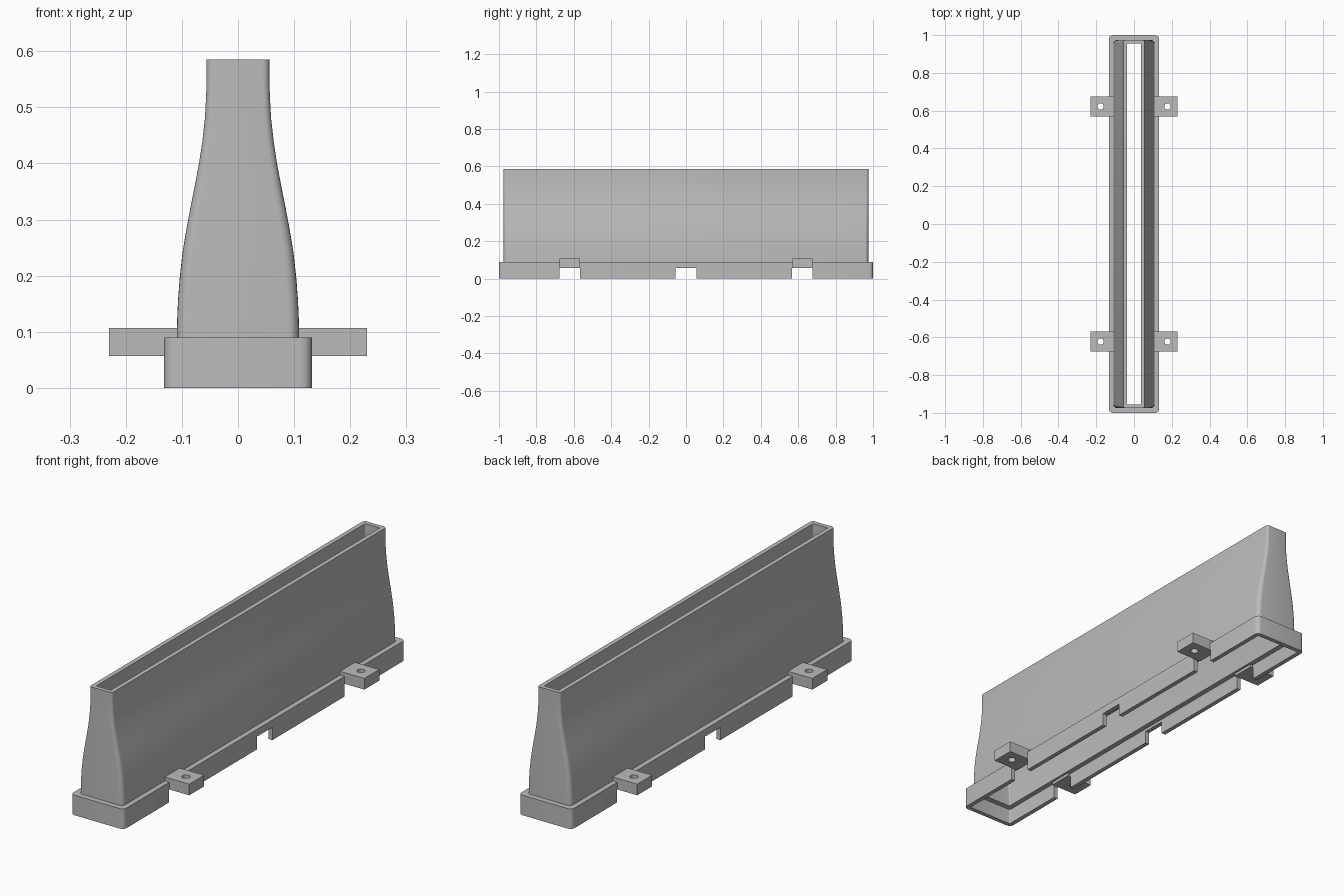
import bpy, bmesh, math

cube = bpy.data.objects.get("Cube")
if cube:
    bpy.data.objects.remove(cube, do_unlink=True)

grey = bpy.data.materials.new("plain grey")
grey.use_nodes = True
grey.diffuse_color = (0.5, 0.5, 0.5, 1)
grey.node_tree.nodes["Principled BSDF"].inputs["Base Color"].default_value = grey.diffuse_color

WALL = 0.02
LUG_Y = 0.622
NOTCH_TOP = 0.057


def add_object(name, bm):
    bmesh.ops.recalc_face_normals(bm, faces=bm.faces[:])
    mesh = bpy.data.meshes.new(name)
    bm.to_mesh(mesh)
    bm.free()
    mesh.materials.append(grey)
    obj = bpy.data.objects.new(name, mesh)
    bpy.context.collection.objects.link(obj)
    return obj


def box(name, x0, x1, y0, y1, z0, z1):
    bm = bmesh.new()
    bmesh.ops.create_cube(bm, size=1)
    for v in bm.verts:
        v.co = ((x0 + x1) / 2 + v.co.x * (x1 - x0),
                (y0 + y1) / 2 + v.co.y * (y1 - y0),
                (z0 + z1) / 2 + v.co.z * (z1 - z0))
    return add_object(name, bm)


def cut(obj, cutter):
    mod = obj.modifiers.new("cut", "BOOLEAN")
    mod.operation = "DIFFERENCE"
    mod.solver = "EXACT"
    mod.object = cutter
    bpy.context.view_layer.objects.active = obj
    bpy.ops.object.modifier_apply(modifier=mod.name)
    bpy.data.objects.remove(cutter, do_unlink=True)


def rounded_ring(bm, hx, hy, z, r, steps=5):
    """Rounded rectangle of vertices at height z."""
    ring = []
    for q, (sx, sy) in enumerate([(1, 1), (-1, 1), (-1, -1), (1, -1)]):
        for i in range(steps + 1):
            a = (q + i / steps) * math.pi / 2
            ring.append(bm.verts.new((sx * (hx - r) + r * math.cos(a),
                                      sy * (hy - r) + r * math.sin(a), z)))
    return ring


# Hollow barrier: outer skin going up, inner skin coming down
body = [(0.109, 0.09), (0.1085, 0.12), (0.107, 0.155), (0.104, 0.195), (0.099, 0.24),
        (0.0925, 0.28), (0.085, 0.32), (0.077, 0.36), (0.0695, 0.40), (0.0635, 0.44),
        (0.059, 0.48), (0.0568, 0.52), (0.056, 0.55), (0.056, 0.585)]
outer = [(hx, 0.975, z, 0.012 + 0.15 * (hx - 0.056)) for hx, z in body]
inner = [(hx - WALL, 0.975 - WALL, z, 0.004) for hx, z in reversed(body)]
sections = ([(0.132, 1.0, 0, 0.02), (0.132, 1.0, 0.09, 0.02)] + outer + inner +
            [(0.089, 0.955, 0.07, 0.004), (0.112, 0.98, 0.07, 0.004), (0.112, 0.98, 0, 0.004)])
bm = bmesh.new()
rings = [rounded_ring(bm, *s) for s in sections]
for a, b in zip(rings, rings[1:] + rings[:1]):
    for i in range(len(a)):
        j = (i + 1) % len(a)
        bm.faces.new((a[i], a[j], b[j], b[i]))
barrier = add_object("barrier_shell", bm)

# Notches through the foot
for y in (-LUG_Y, 0, LUG_Y):
    cut(barrier, box("notch_cutter", -0.3, 0.3, y - 0.055, y + 0.055, -0.1, NOTCH_TOP))

bpy.ops.object.select_all(action="DESELECT")
barrier.select_set(True)
bpy.context.view_layer.objects.active = barrier
bpy.ops.object.shade_smooth_by_angle(angle=math.radians(30))

# Drilled anchor lugs
for side, s in (("left", 1), ("right", -1)):
    for end, e in (("front", -1), ("back", 1)):
        xs = sorted((s * 0.1, s * 0.23))
        lug = box(f"anchor_lug_{end}_{side}", *xs, e * LUG_Y - 0.053, e * LUG_Y + 0.053,
                  NOTCH_TOP, 0.107)
        bm = bmesh.new()
        bmesh.ops.create_cone(bm, cap_ends=True, segments=24, radius1=0.017, radius2=0.017, depth=0.4)
        bmesh.ops.translate(bm, verts=bm.verts, vec=(s * 0.177, e * LUG_Y, 0.08))
        cut(lug, add_object("hole_cutter", bm))
